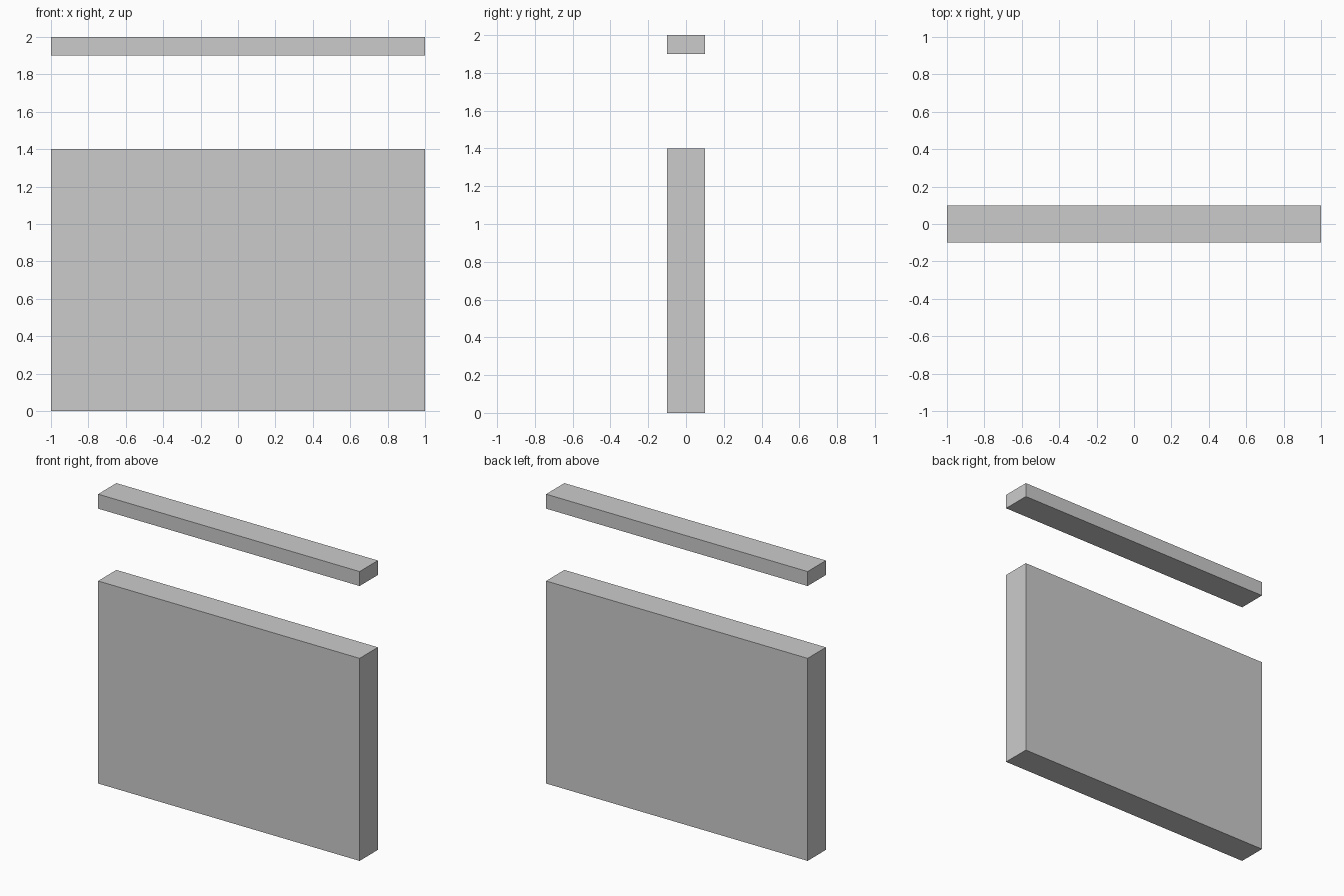
import bpy

if "Cube" in bpy.data.objects:
    bpy.data.objects.remove(bpy.data.objects["Cube"])


def box(name, size, z_min):
    """Box centred on x = y = 0 with its bottom at z_min."""
    bpy.ops.mesh.primitive_cube_add(size=1, location=(0, 0, z_min + size[2] / 2))
    obj = bpy.context.object
    obj.name = name
    obj.scale = size
    bpy.ops.object.transform_apply(location=False, rotation=False, scale=True)
    return obj


# Solid wall panel standing on the ground
box("wall_panel", (2.0, 0.2, 1.4), 0.0)

# Separate beam floating above the panel
box("top_beam", (2.0, 0.2, 0.1), 1.9)
